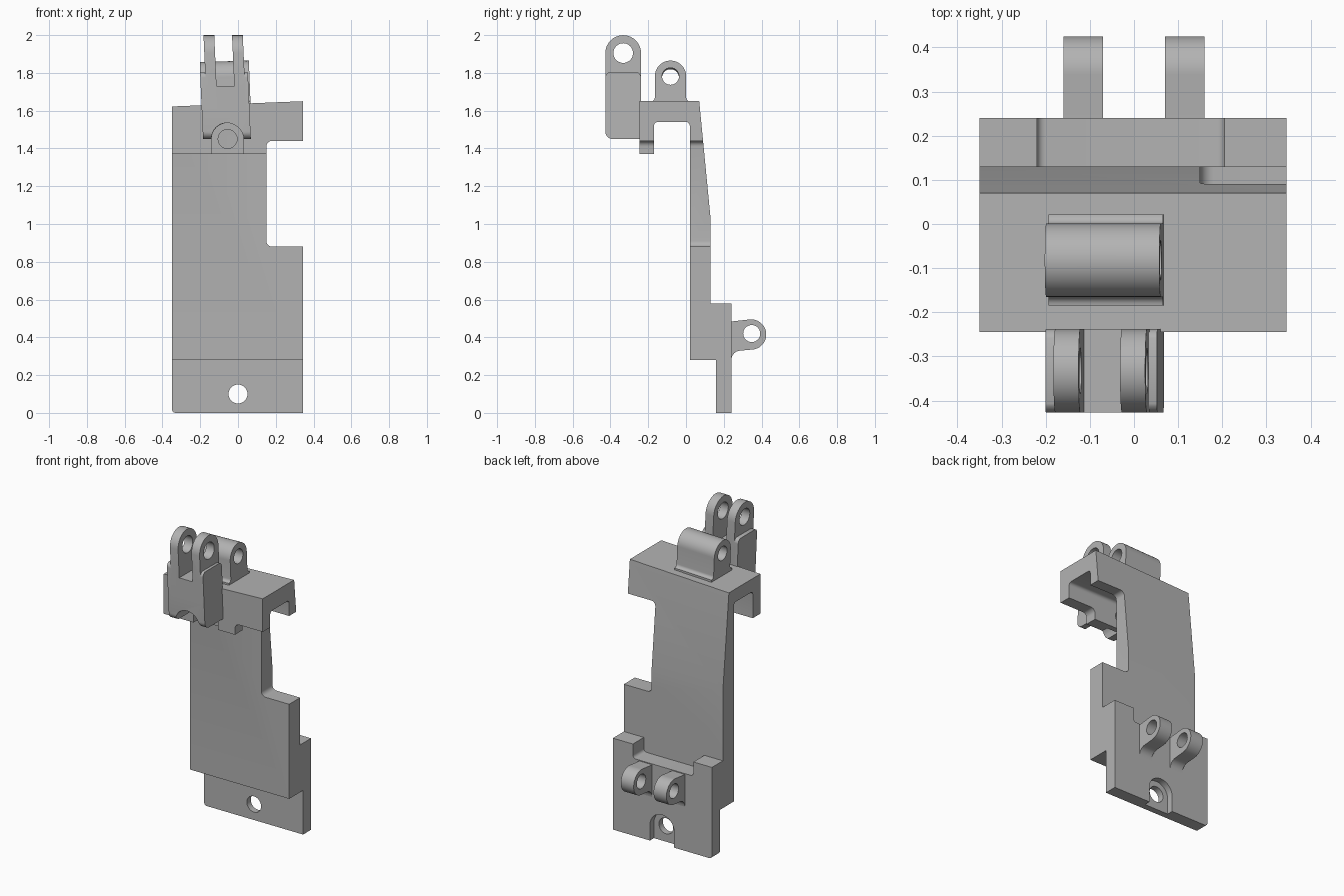
import bpy, bmesh
from math import sin, cos, radians
from mathutils import Vector

if "Cube" in bpy.data.objects:
    bpy.data.objects.remove(bpy.data.objects["Cube"])

grey = bpy.data.materials.new("matte grey")
grey.use_nodes = True
grey.diffuse_color = (0.45, 0.45, 0.45, 1)
grey.node_tree.nodes["Principled BSDF"].inputs["Base Color"].default_value = (0.45, 0.45, 0.45, 1)


def arc(cu, cv, r, start, end, steps=16):
    """Points of a circular arc, angles in degrees."""
    angles = [radians(start + (end - start) * i / steps) for i in range(steps + 1)]
    return [(cu + r * cos(a), cv + r * sin(a)) for a in angles]


def circle(cu, cv, r):
    return arc(cu, cv, r, 0, 360, 40)[:-1]


def rect(u0, u1, v0, v1):
    return [(u0, v0), (u1, v0), (u1, v1), (u0, v1)]


def extrude(name, outline, lo, hi, axis="x"):
    """Extrude a (y, z) outline along x, or an (x, z) outline along y."""
    bm = bmesh.new()
    place = (lambda u, v: (lo, u, v)) if axis == "x" else (lambda u, v: (u, lo, v))
    face = bm.faces.new([bm.verts.new(place(u, v)) for u, v in outline])
    moved = bmesh.ops.extrude_face_region(bm, geom=[face])["geom"]
    step = Vector((hi - lo, 0, 0)) if axis == "x" else Vector((0, hi - lo, 0))
    bmesh.ops.translate(bm, vec=step, verts=[g for g in moved if isinstance(g, bmesh.types.BMVert)])
    bmesh.ops.recalc_face_normals(bm, faces=bm.faces)
    mesh = bpy.data.meshes.new(name)
    bm.to_mesh(mesh)
    bm.free()
    mesh.materials.append(grey)
    obj = bpy.data.objects.new(name, mesh)
    bpy.context.collection.objects.link(obj)
    return obj


def combine(obj, others, operation="DIFFERENCE"):
    """Apply booleans to obj and remove the helper solids."""
    for other in others:
        mod = obj.modifiers.new("boolean", "BOOLEAN")
        mod.operation, mod.solver, mod.object = operation, "EXACT", other
    graph = bpy.context.evaluated_depsgraph_get()
    graph.update()
    mesh = bpy.data.meshes.new_from_object(obj.evaluated_get(graph))
    obj.modifiers.clear()
    obj.data = mesh
    for other in others:
        bpy.data.objects.remove(other)


def arch(cu, cv, r, bottom):
    """Outline with a round top and straight legs."""
    return [(cu - r, bottom), (cu + r, bottom)] + arc(cu, cv, r, 0, 180)


def finish(obj):
    bpy.ops.object.select_all(action="DESELECT")
    obj.select_set(True)
    bpy.context.view_layer.objects.active = obj
    bpy.ops.object.shade_smooth_by_angle(angle=radians(30))


# Hooked plate seen from the side: lip, top slab, tapered wall, thick foot
LEFT, RIGHT = 0.345, -0.35
side = [(0.16, 0), (0.24, 0), (0.24, 0.58), (0.13, 0.58), (0.13, 1.03), (0.07, 1.65),
        (-0.245, 1.65), (-0.245, 1.37), (-0.17, 1.37)]
side += arc(-0.15, 1.52, 0.02, 180, 90, 5) + arc(0, 1.52, 0.02, 90, 0, 5)
side += [(0.02, 0.28), (0.16, 0.28)]
bracket = extrude("bracket_plate", side, RIGHT, LEFT)

# Side window with rounded inner corners
window = [(0.5, 0.88), (0.5, 1.44)] + arc(0.18, 1.41, 0.03, 90, 180, 6) + arc(0.18, 0.91, 0.03, 180, 270, 6)
# Shallow notch between the rear shoulders
notch = [(-0.22, 0.7), (-0.22, 0.51)] + arc(-0.2, 0.51, 0.02, 180, 270, 5)
notch += arc(0.185, 0.51, 0.02, 270, 360, 5) + [(0.205, 0.7)]
# Rounded bottom corner
corner = [(RIGHT - 0.02, -0.02), (RIGHT + 0.02, -0.02)] + arc(RIGHT + 0.02, 0.02, 0.02, 270, 180, 5)
corner += [(RIGHT - 0.02, 0.02)]
combine(bracket, [
    extrude("window_cutter", window, -0.6, 0.6, "y"),
    extrude("notch_cutter", notch, 0.13, 0.4, "y"),
    extrude("corner_cutter", corner, 0, 0.4, "y"),
    extrude("foot_hole_cutter", circle(0, 0.1, 0.05), 0.1, 0.4, "y"),
    extrude("foot_recess_cutter", arch(0, 0.1, 0.085, -0.1), 0.2, 0.4, "y"),
    extrude("lip_recess_cutter", arch(-0.055, 1.45, 0.085, 1.2), -0.6, -0.205, "y"),
    extrude("lip_hole_cutter", circle(-0.055, 1.45, 0.05), -0.6, -0.12, "y"),
])
# Top face falls gently towards one side
for v in bracket.data.vertices:
    if v.co.z > 1.6:
        v.co.z += 0.04 * min(v.co.x - 0.345, 0)
finish(bracket)

# Top hinge barrel with flared base
barrel = arc(-0.185, 1.67, 0.02, 270, 360, 5) + arc(-0.082, 1.782, 0.083, 180, 0, 24)
barrel += arc(0.021, 1.67, 0.02, 180, 270, 5) + [(0.021, 1.61), (-0.185, 1.61)]
top_lug = extrude("top_hinge_lug", barrel, -0.2, 0.06)
combine(top_lug, [extrude("barrel_hole_cutter", circle(-0.082, 1.782, 0.045), -0.5, 0.5)])
for v in top_lug.data.vertices:
    v.co.z += 0.03 * (v.co.x - 0.06)
    v.co.x -= 0.04 * (v.co.z - 1.8)
finish(top_lug)

# Rear hinge ears, mirrored pair
ear = [(0.22, 0.485), (0.25, 0.485)] + arc(0.345, 0.415, 0.08, 95, -85, 20)
ear += arc(0.29, 0.28, 0.05, 90, 180, 6) + [(0.22, 0.28)]
for sign, label in ((1, "left"), (-1, "right")):
    lug = extrude(label + "_rear_ear", ear, sign * 0.07, sign * 0.16)
    combine(lug, [extrude("ear_hole_cutter", circle(0.348, 0.42, 0.045), -0.5, 0.5)])
    finish(lug)

# Front clevis: block with rounded edges carrying two prongs
F, B = -0.427, -0.238
block = [(B, 1.45)] + arc(F + 0.04, 1.49, 0.04, 270, 180, 8)
block += arc(F + 0.03, 1.775, 0.03, 180, 110, 6) + arc(B - 0.03, 1.775, 0.03, 70, 0, 6)
clevis = extrude("front_clevis", block, -0.185, 0.068)
prong = arch((F + B) / 2, 1.905, 0.0945, 1.6)
combine(clevis, [extrude("prong", prong, x, x + 0.057) for x in (-0.158, -0.007)], "UNION")
combine(clevis, [
    extrude("gap_cutter", rect(-0.101, -0.007, 1.73, 2.2), -0.6, 0, "y"),
    extrude("prong_hole_cutter", circle((F + B) / 2, 1.905, 0.052), -0.5, 0.5),
    extrude("clevis_arch_cutter", arch(-0.055, 1.45, 0.085, 1.2), -0.6, 0, "y"),
])
for v in clevis.data.vertices:
    v.co.x -= 0.045 * (v.co.z - 1.45)
finish(clevis)
